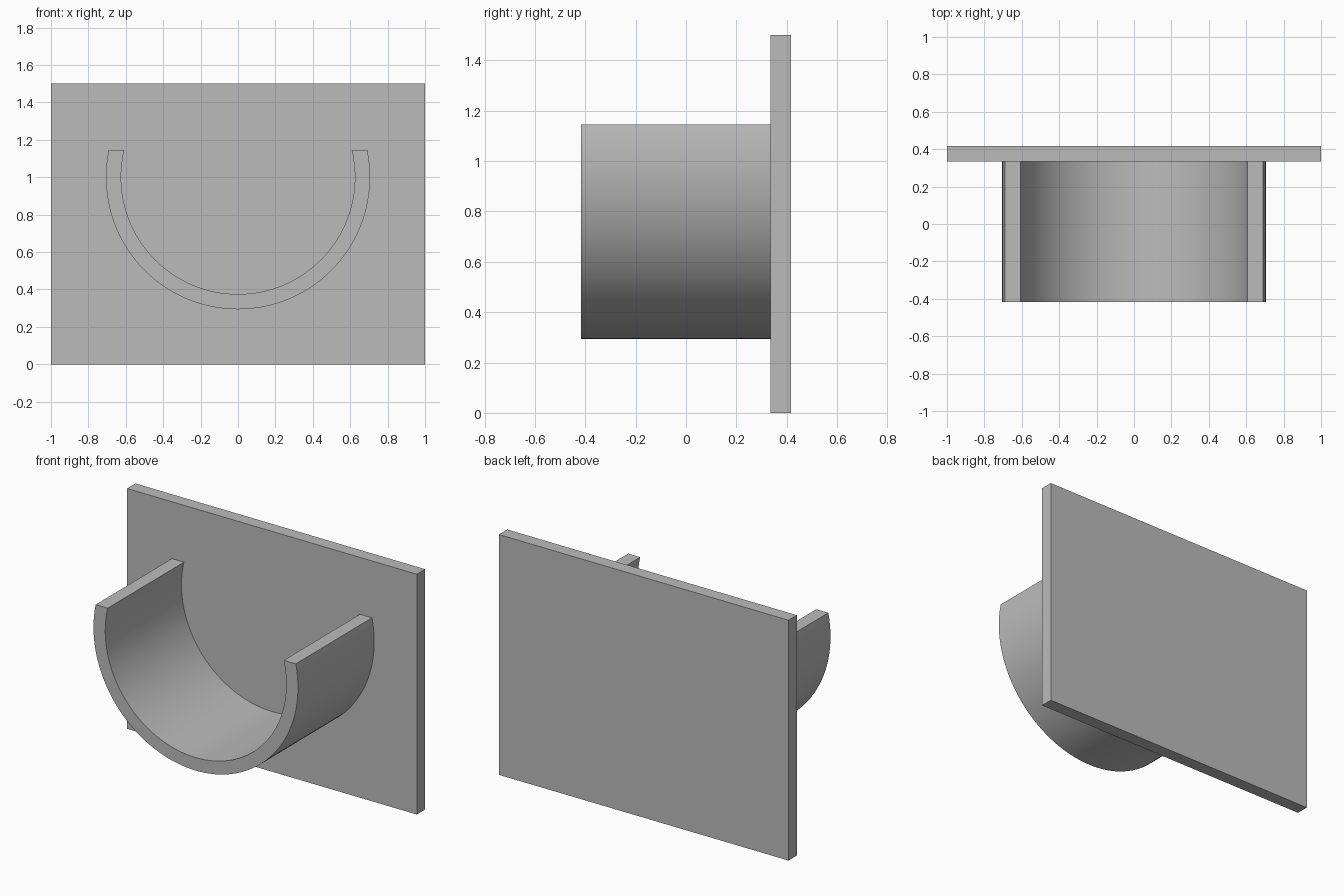
import bpy, bmesh
from math import asin, pi, cos, sin

cube = bpy.data.objects.get("Cube")
if cube:
    bpy.data.objects.remove(cube, do_unlink=True)

BACK, PLATE_FRONT, FRONT = 0.417, 0.335, -0.417
CENTRE_Z, RIM_Z = 1.0, 1.145
OUTER, INNER = 0.706, 0.625
SEGMENTS = 72

grey = bpy.data.materials.new("plain grey")
grey.use_nodes = True
colour = (0.5, 0.5, 0.5, 1)
grey.diffuse_color = colour
grey.node_tree.nodes["Principled BSDF"].inputs["Base Color"].default_value = colour


def extrude_profile(name, points, y_front, y_back):
    """Extrude a closed x-z outline along y."""
    bm = bmesh.new()
    face = bm.faces.new([bm.verts.new((x, y_front, z)) for x, z in points])
    result = bmesh.ops.extrude_face_region(bm, geom=[face])
    moved = [v for v in result["geom"] if isinstance(v, bmesh.types.BMVert)]
    bmesh.ops.translate(bm, verts=moved, vec=(0, y_back - y_front, 0))
    bmesh.ops.recalc_face_normals(bm, faces=bm.faces)
    mesh = bpy.data.meshes.new(name)
    bm.to_mesh(mesh)
    bm.free()
    mesh.materials.append(grey)
    obj = bpy.data.objects.new(name, mesh)
    bpy.context.collection.objects.link(obj)
    return obj


def arc(radius):
    """Lower arc from the right rim to the left rim, ending at the rim height."""
    rise = asin((RIM_Z - CENTRE_Z) / radius)
    start, sweep = pi - rise, pi + 2 * rise
    angles = [start + sweep * i / SEGMENTS for i in range(SEGMENTS + 1)]
    return [(radius * cos(a), CENTRE_Z + radius * sin(a)) for a in angles]


# Upright mounting plate
extrude_profile("back_plate", [(-1, 0), (1, 0), (1, 1.5), (-1, 1.5)], PLATE_FRONT, BACK)

# Open curved cradle with flat rims
cradle = extrude_profile("cradle", arc(OUTER) + arc(INNER)[::-1], FRONT, PLATE_FRONT)
bpy.ops.object.select_all(action="DESELECT")
cradle.select_set(True)
bpy.context.view_layer.objects.active = cradle
bpy.ops.object.shade_smooth_by_angle()
